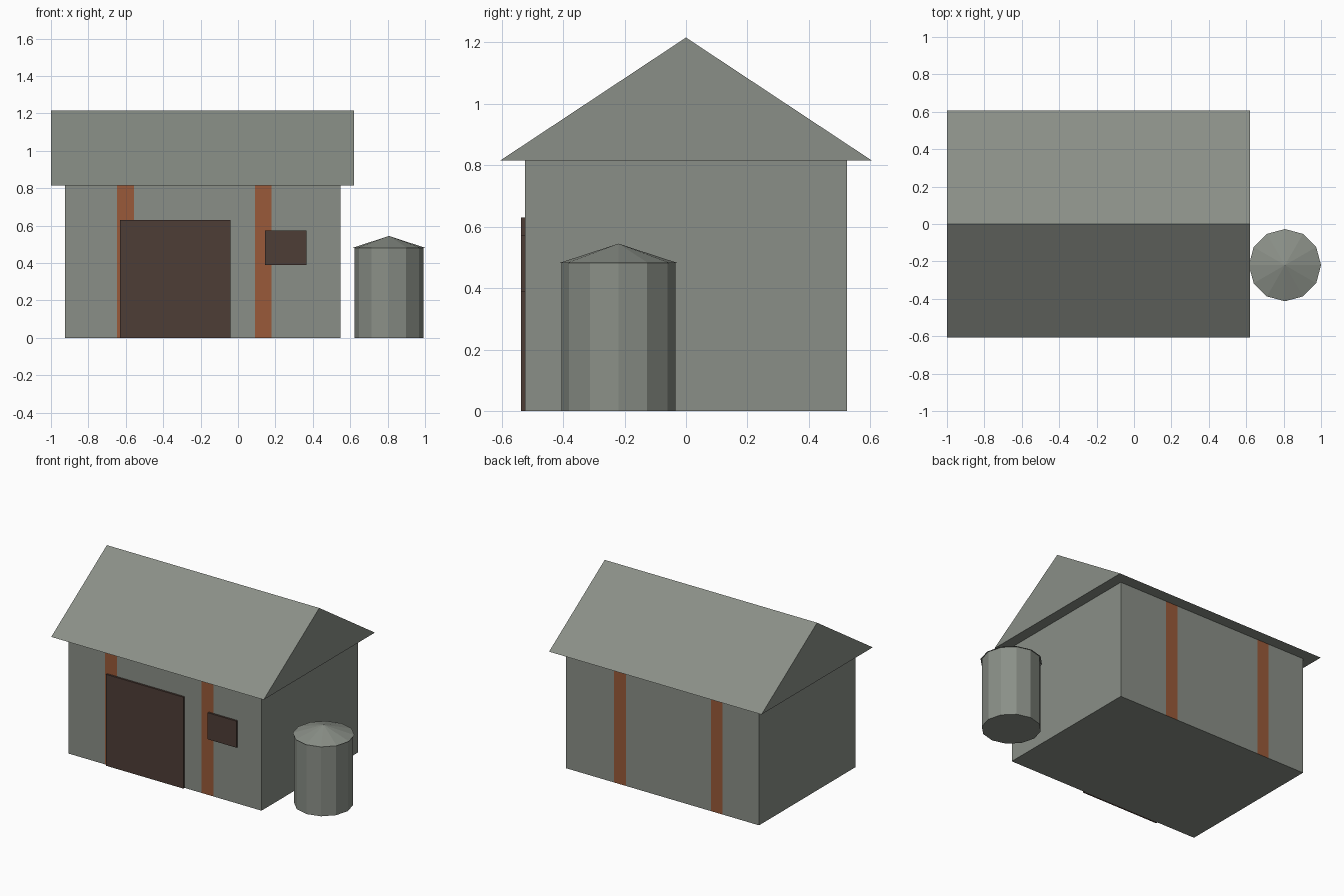
import bpy
import bmesh
from math import radians
from mathutils import Matrix, Vector

if "Cube" in bpy.data.objects:
    bpy.data.objects.remove(bpy.data.objects["Cube"], do_unlink=True)


def make_material(name, rgb):
    mat = bpy.data.materials.new(name)
    mat.use_nodes = True
    colour = (*rgb, 1.0)
    mat.diffuse_color = colour
    mat.node_tree.nodes["Principled BSDF"].inputs["Base Color"].default_value = colour
    return mat


grey = make_material("weathered_grey", (0.254, 0.275, 0.243))
rust = make_material("rust_brown", (0.319, 0.100, 0.041))
dark = make_material("dark_brown", (0.076, 0.047, 0.037))


def finish(name, bm, *mats):
    bmesh.ops.recalc_face_normals(bm, faces=bm.faces[:])
    mesh = bpy.data.meshes.new(name)
    bm.to_mesh(mesh)
    bm.free()
    for mat in mats:
        mesh.materials.append(mat)
    obj = bpy.data.objects.new(name, mesh)
    bpy.context.scene.collection.objects.link(obj)
    return obj


def box_mesh(low, high):
    low, high = Vector(low), Vector(high)
    bm = bmesh.new()
    placement = Matrix.Translation((low + high) / 2) @ Matrix.Diagonal((*(high - low), 1))
    bmesh.ops.create_cube(bm, size=1, matrix=placement)
    return bm


def twelve_sided(name, bottom_radius, top_radius, low, high):
    bm = bmesh.new()
    placement = Matrix.Translation((0.807, -0.22, (low + high) / 2)) @ Matrix.Rotation(radians(90), 4, "Z")
    bmesh.ops.create_cone(bm, cap_ends=True, segments=12, radius1=bottom_radius,
                          radius2=top_radius, depth=high - low, matrix=placement)
    bmesh.ops.remove_doubles(bm, verts=bm.verts[:], dist=0.0005)
    return finish(name, bm, grey)


LEFT, RIGHT = -0.925, 0.547
EAVE, RIDGE = 0.815, 1.216

# Walls with rust stripes cut into the long sides
walls = box_mesh((LEFT, -0.525, 0), (RIGHT, 0.525, EAVE))
stripes = [(-0.647, -0.557), (0.09, 0.18)]
for x in (edge for stripe in stripes for edge in stripe):
    bmesh.ops.bisect_plane(walls, geom=walls.verts[:] + walls.edges[:] + walls.faces[:],
                           plane_co=(x, 0, 0), plane_no=(1, 0, 0))
walls.normal_update()
for face in walls.faces:
    x = face.calc_center_median().x
    if abs(face.normal.y) > 0.5 and any(a < x < b for a, b in stripes):
        face.material_index = 1
finish("barn_walls", walls, grey, rust)

# Solid gable roof
roof = bmesh.new()
gable = roof.faces.new([roof.verts.new((-1, y, z)) for y, z in
                        ((-0.606, EAVE), (0.606, EAVE), (0, RIDGE))])
extruded = bmesh.ops.extrude_face_region(roof, geom=[gable], use_keep_orig=True)
bmesh.ops.translate(roof, vec=(1.62, 0, 0),
                    verts=[v for v in extruded["geom"] if isinstance(v, bmesh.types.BMVert)])
finish("gable_roof", roof, grey)

# Door and window panels on the front
finish("barn_door", box_mesh((-0.63, -0.538, 0), (-0.04, -0.52, 0.63)), dark)
finish("window", box_mesh((0.145, -0.538, 0.39), (0.365, -0.52, 0.573)), dark)

# Silo
twelve_sided("silo_body", 0.185, 0.185, 0, 0.482)
twelve_sided("silo_cap", 0.193, 0, 0.482, 0.545)
